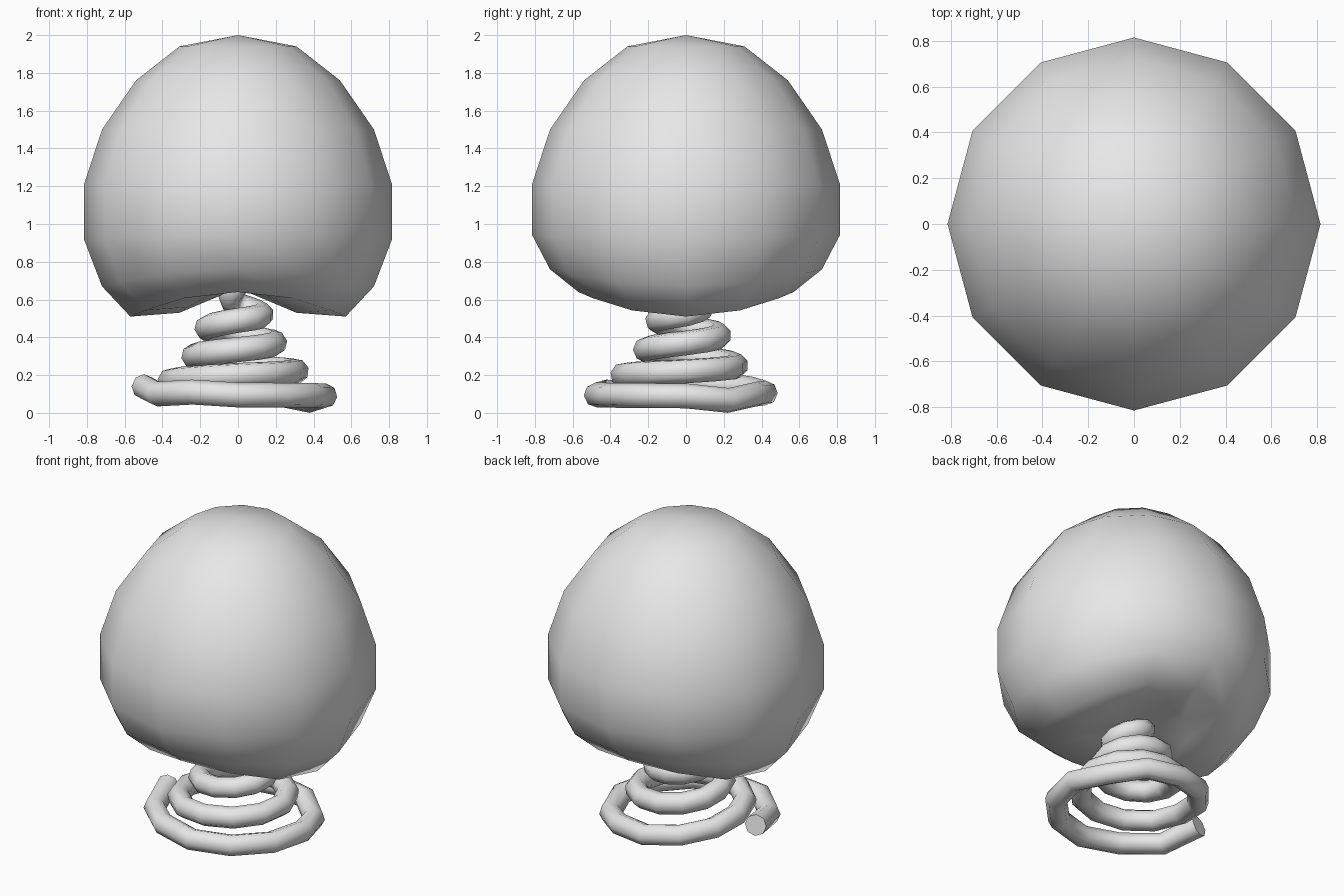
import bpy
import bmesh
from math import cos, sin, pi, radians

SEGMENTS = 12

default_cube = bpy.data.objects.get("Cube")
if default_cube:
    bpy.data.objects.remove(default_cube, do_unlink=True)


def make_material(name, colour):
    material = bpy.data.materials.new(name)
    material.use_nodes = True
    material.diffuse_color = colour
    material.node_tree.nodes["Principled BSDF"].inputs["Base Color"].default_value = colour
    return material


def finish(obj, material):
    """Give the object its material and smooth shading with sharp end caps."""
    obj.data.materials.clear()
    obj.data.materials.append(material)
    bpy.ops.object.select_all(action="DESELECT")
    obj.select_set(True)
    bpy.context.view_layer.objects.active = obj
    bpy.ops.object.shade_smooth_by_angle(angle=radians(70))


def build_head(material):
    # Rings from top to bottom: radius, mean height, saddle depth
    rings = [(0.31, 1.94, 0), (0.54, 1.76, 0), (0.72, 1.5, 0), (0.815, 1.21, 0),
             (0.815, 0.93, 0.012), (0.72, 0.715, 0.045),
             (0.57, 0.575, 0.065), (0.31, 0.59, 0.06)]
    bm = bmesh.new()
    loops = []
    for radius, height, sag in rings:
        loop = []
        for i in range(SEGMENTS):
            a = 2 * pi * i / SEGMENTS
            loop.append(bm.verts.new((radius * cos(a), radius * sin(a),
                                      height - sag * cos(2 * a))))
        loops.append(loop)
    top = bm.verts.new((0, 0, 2))
    bottom = bm.verts.new((0, 0, 0.66))
    for i in range(SEGMENTS):
        j = (i + 1) % SEGMENTS
        bm.faces.new((top, loops[0][i], loops[0][j]))
        bm.faces.new((bottom, loops[-1][j], loops[-1][i]))
        for upper, lower in zip(loops, loops[1:]):
            bm.faces.new((upper[i], lower[i], lower[j], upper[j]))
    bmesh.ops.recalc_face_normals(bm, faces=bm.faces)
    mesh = bpy.data.meshes.new("round_head")
    bm.to_mesh(mesh)
    bm.free()
    head = bpy.data.objects.new("round_head", mesh)
    bpy.context.collection.objects.link(head)
    finish(head, material)


def build_spring(material):
    # Coil radius and height at every quarter turn, from the open lower end up
    quarters = [(0.5, 0.14), (0.475, 0.095), (0.46, 0.09), (0.42, 0.105),
                (0.36, 0.17), (0.335, 0.2), (0.31, 0.22), (0.265, 0.25),
                (0.235, 0.3), (0.215, 0.335), (0.195, 0.37), (0.175, 0.41),
                (0.165, 0.45), (0.15, 0.49), (0.125, 0.52), (0.08, 0.57),
                (0.03, 0.64), (0, 0.7)]
    steps = SEGMENTS // 4
    path = []
    for k, ((r0, z0), (r1, z1)) in enumerate(zip(quarters, quarters[1:])):
        for s in range(steps):
            t = s / steps
            a = pi + (k + t) * pi / 2
            r = r0 + (r1 - r0) * t
            path.append([r * cos(a), r * sin(a), z0 + (z1 - z0) * t])
    path.append([0, 0, quarters[-1][1]])
    # The foot coil settles early and dips once
    path[1][2] = 0.1
    path[2 * steps + 1][2] = 0.066

    curve = bpy.data.curves.new("coil_spring", "CURVE")
    curve.dimensions = "3D"
    curve.bevel_depth = 0.066
    curve.bevel_resolution = 2
    curve.use_fill_caps = True
    spline = curve.splines.new("POLY")
    spline.points.add(len(path) - 1)
    for point, co in zip(spline.points, path):
        point.co = (*co, 1)
    spring = bpy.data.objects.new("coil_spring", curve)
    bpy.context.collection.objects.link(spring)
    bpy.ops.object.select_all(action="DESELECT")
    spring.select_set(True)
    bpy.context.view_layer.objects.active = spring
    bpy.ops.object.convert(target="MESH")
    finish(bpy.context.view_layer.objects.active, material)


grey = make_material("light grey", (0.8, 0.8, 0.8, 1))
build_head(grey)
build_spring(grey)
